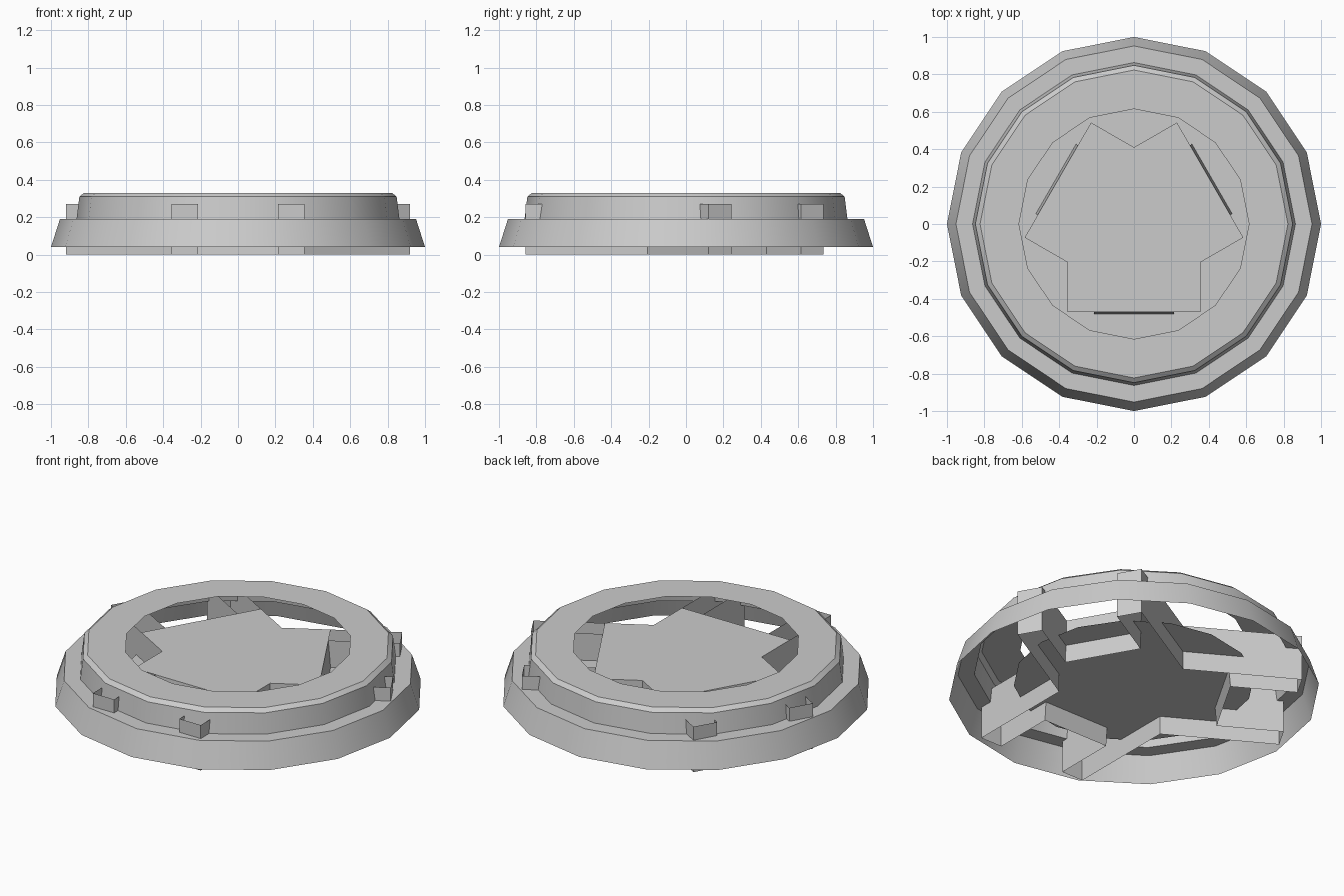
import bpy, bmesh
from math import sin, cos, pi, radians
from mathutils import Matrix, Vector

if "Cube" in bpy.data.objects:
    bpy.data.objects.remove(bpy.data.objects["Cube"])

SIDES = 16


def finish(bm, name, smooth=False):
    mesh = bpy.data.meshes.new(name)
    bmesh.ops.remove_doubles(bm, verts=bm.verts, dist=0.0005)
    bm.to_mesh(mesh)
    bm.free()
    obj = bpy.data.objects.new(name, mesh)
    bpy.context.collection.objects.link(obj)
    if smooth:
        bpy.ops.object.select_all(action='DESELECT')
        obj.select_set(True)
        bpy.context.view_layer.objects.active = obj
        bpy.ops.object.shade_smooth_by_angle(angle=radians(30))
    return obj


def ring_verts(bm, r, z):
    return [bm.verts.new((r * cos(2 * pi * i / SIDES), r * sin(2 * pi * i / SIDES), z))
            for i in range(SIDES)]


# Stepped outer shell: open thin surface with a round hole in the top
profile = [(1.0, 0.04), (0.952, 0.19), (0.863, 0.19), (0.848, 0.31), (0.823, 0.33), (0.615, 0.33)]
bm = bmesh.new()
rings = [ring_verts(bm, r, z) for r, z in profile]
for a, b in zip(rings, rings[1:]):
    for i in range(SIDES):
        j = (i + 1) % SIDES
        bm.faces.new((a[i], a[j], b[j], b[i]))
finish(bm, "outer_shell", smooth=True)

# Floor disc seen through the hole
bm = bmesh.new()
bm.faces.new(ring_verts(bm, 0.65, 0.11))
finish(bm, "floor_disc")

# Three-armed hub: flat top plate, open-ended channel legs
W, IN, TOP = 0.355, 0.215, 0.27          # half width, inner half width, height
PLATE, SLOPE, END = 0.47, 0.49, 0.857    # plate end, end wall foot, leg end
NOTCH_R = W / sin(pi / 3)
NOTCH_D = NOTCH_R * cos(pi / 3)

bm = bmesh.new()
star = []
for k in range(3):
    rot = Matrix.Rotation(radians(-90 + 120 * k), 3, 'Z')

    def face(*pts):
        bm.faces.new([bm.verts.new(rot @ Vector(p)) for p in pts])

    def wall(p, q):
        face((*p, 0), (*q, 0), (*q, TOP), (*p, TOP))

    wall((NOTCH_D, -W), (END, -W))
    wall((END, W), (NOTCH_D, W))
    wall((END, -W), (END, -IN))
    wall((END, IN), (END, W))
    for s in (-1, 1):
        pts = [(SLOPE, s * IN, 0), (PLATE, s * IN, TOP), (END, s * IN, TOP), (END, s * IN, 0)]
        face(*(pts if s > 0 else pts[::-1]))
    face((SLOPE, -IN, 0), (SLOPE, IN, 0), (PLATE, IN, TOP), (PLATE, -IN, TOP))
    star += [rot @ Vector(p) for p in
             ((NOTCH_D, -W, TOP), (PLATE, -W, TOP), (PLATE, -IN, TOP),
              (PLATE, IN, TOP), (PLATE, W, TOP))]
bm.faces.new([bm.verts.new(p) for p in star])
finish(bm, "three_arm_hub")
